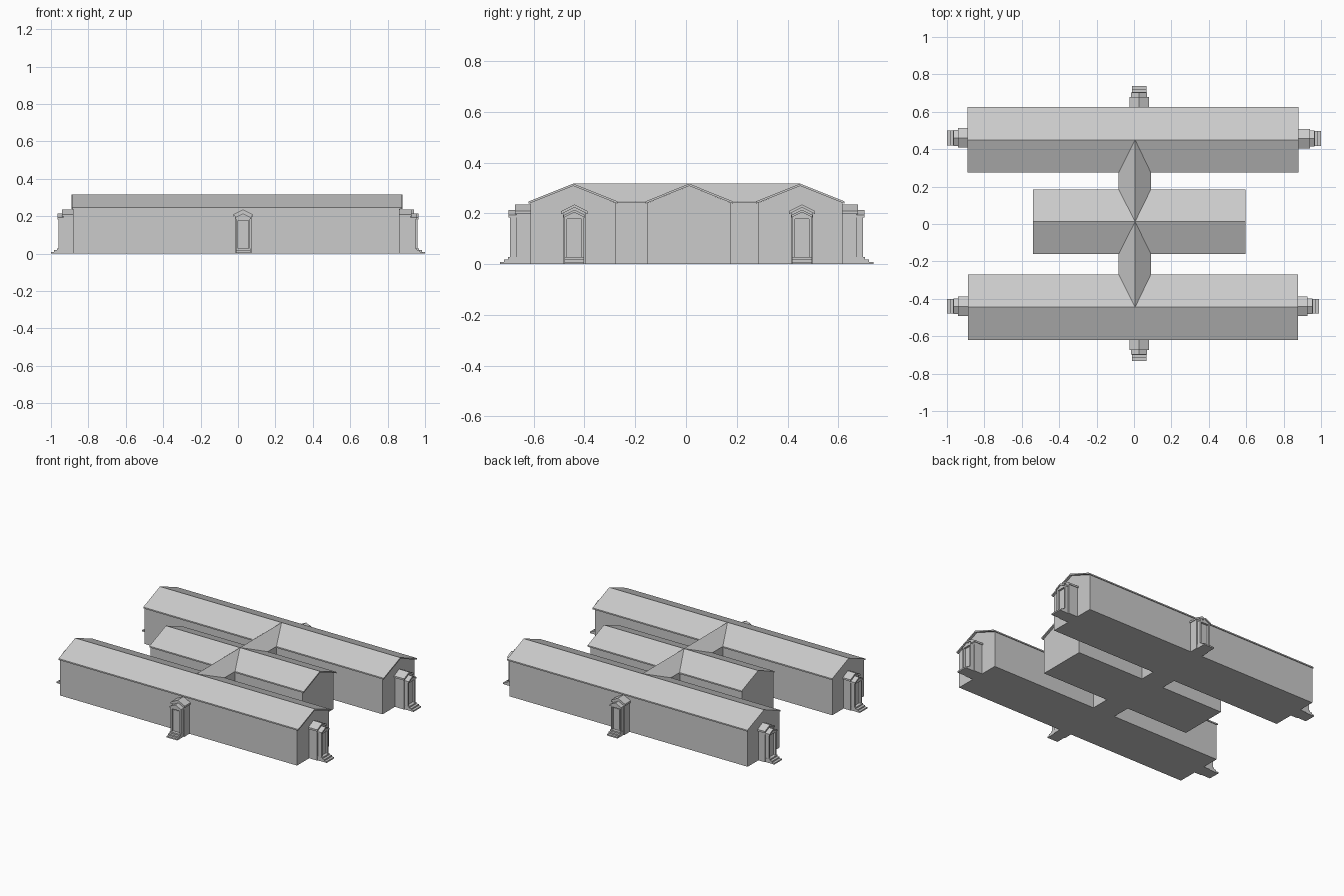
import bpy
from math import radians
from mathutils import Matrix, Vector

if "Cube" in bpy.data.objects:
    bpy.data.objects.remove(bpy.data.objects["Cube"])


def mesh_object(name, verts, faces):
    me = bpy.data.meshes.new(name)
    me.from_pydata(verts, [], faces)
    ob = bpy.data.objects.new(name, me)
    bpy.context.collection.objects.link(ob)
    return ob


def prism(name, profile, x0, x1, mat=Matrix()):
    """Extrude a counter-clockwise (y, z) profile from x0 to x1."""
    n = len(profile)
    verts = [mat @ Vector((x, y, z)) for x in (x0, x1) for y, z in profile]
    faces = [tuple(reversed(range(n))), tuple(range(n, 2 * n))]
    for i in range(n):
        j = (i + 1) % n
        faces.append((i, j, j + n, i + n))
    return mesh_object(name, verts, faces)


def house(yl, yr, eave, peak, base=0.0):
    return [(yl, base), (yr, base), (yr, eave), ((yl + yr) / 2, peak), (yl, eave)]


def chevron(yl, yr, eave, peak, t):
    m = (yl + yr) / 2
    return [(yl, eave - t), (m, peak - t), (yr, eave - t), (yr, eave), (m, peak), (yl, eave)]


def rect(y0, y1, z0, z1):
    return [(y0, z0), (y1, z0), (y1, z1), (y0, z1)]


EAVE, PEAK, T = 0.247, 0.317, 0.009

# Three long halls with overhanging gable roofs
halls = {"front": (-0.887, 0.877, -0.62, -0.27),
         "middle": (-0.54, 0.595, -0.16, 0.185),
         "back": (-0.89, 0.88, 0.275, 0.625)}
for key, (x0, x1, y0, y1) in halls.items():
    prism(key + "_hall_walls", house(y0 + 0.008, y1 - 0.008, EAVE - T + 0.003, PEAK - T),
          x0 + 0.004, x1 - 0.014)
    prism(key + "_hall_roof", chevron(y0, y1, EAVE, PEAK, T), x0, x1)

# Link passages; their roofs run into the hall roofs as kite-shaped valleys
XL, XM, XR = -0.082, 0.006, 0.09
for key, ya, y0, y1, yb in (("front", -0.445, -0.275, -0.155, 0.0125),
                            ("back", 0.0125, 0.18, 0.28, 0.45)):
    mesh_object(key + "_link_roof",
                [(XM, ya, PEAK), (XL, y0, EAVE), (XL, y1, EAVE),
                 (XM, yb, PEAK), (XR, y1, EAVE), (XR, y0, EAVE)],
                [(0, 3, 2, 1), (0, 5, 4, 3)])
    walls = prism(key + "_link_walls", rect(y0 - 0.01, y1 + 0.01, 0, EAVE - 0.002),
                  XL + 0.004, XR - 0.004)


def porch(name, x, y, angle, depth):
    """Entrance porch; local +x points outward, origin at the step tip."""
    m = Matrix.Translation((x, y, 0)) @ Matrix.Rotation(radians(angle), 4, "Z")
    # Vestibule and its roof
    prism(name + "_vestibule", house(-0.044, 0.044, 0.204, 0.225), -depth, -0.066, m)
    prism(name + "_vestibule_roof", chevron(-0.052, 0.052, 0.209, 0.235, 0.012), -depth, -0.06, m)
    # Door surround with recessed door
    for side, s in (("left", -1), ("right", 1)):
        a, b = sorted((s * 0.028, s * 0.038))
        prism(f"{name}_{side}_jamb", rect(a, b, 0, 0.195), -0.067, -0.04, m)
    prism(name + "_lintel", house(-0.038, 0.038, 0.19, 0.208, 0.178), -0.067, -0.04, m)
    prism(name + "_door", rect(-0.029, 0.029, 0.02, 0.18), -0.067, -0.053, m)
    prism(name + "_door_panel", rect(-0.02, 0.02, 0.035, 0.17), -0.055, -0.05, m)
    prism(name + "_pediment", chevron(-0.042, 0.042, 0.193, 0.214, 0.01), -0.067, -0.034, m)
    # Steps
    for i in range(3):
        prism(f"{name}_step_{i + 1}", rect(-0.039, 0.039, 0.009 * i, 0.009 * (i + 1)),
              -0.068, -0.016 * i, m)


porch("back_east_porch", 1.0, 0.457, 0, 0.136)
porch("front_east_porch", 0.988, -0.44, 0, 0.127)
porch("back_west_porch", -1.0, 0.46, 180, 0.116)
porch("front_west_porch", -1.0, -0.44, 180, 0.119)
porch("north_porch", 0.027, 0.738, 90, 0.123)
porch("south_porch", 0.027, -0.733, -90, 0.123)
